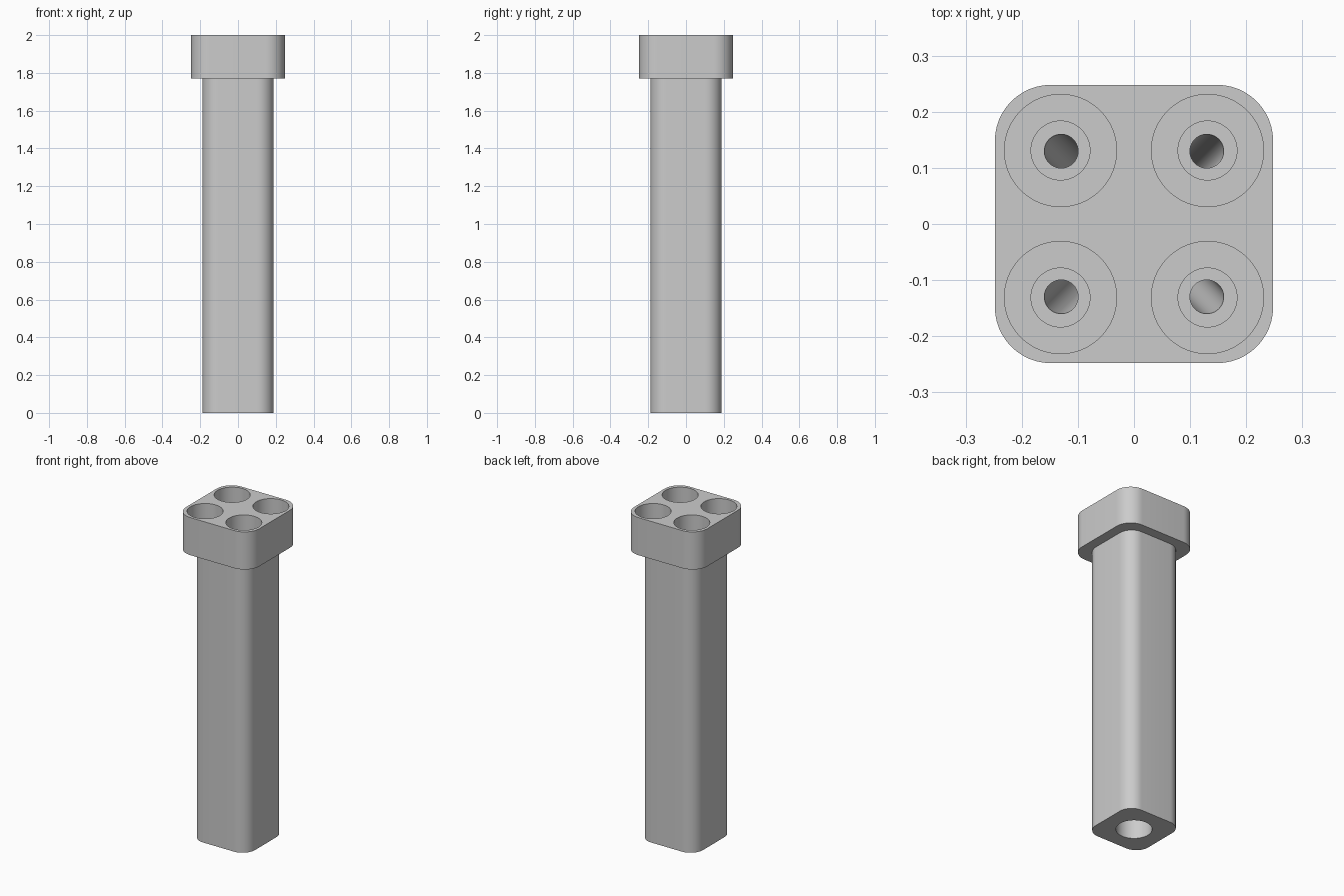
import bpy, bmesh, math
from mathutils import Vector, Matrix

cube = bpy.data.objects.get("Cube")
if cube:
    bpy.data.objects.remove(cube, do_unlink=True)

HEIGHT, HEAD_Z = 2.0, 1.77
HEAD_HALF, POST_HALF = 0.248, 0.188
SOCKET = 0.131                      # socket centre offset in x and y
SOCKET_R, STEP_R, TUNNEL_R = 0.1, 0.0525, 0.03
SOCKET_DEPTH, STEP_DEPTH = 0.17, 0.03

grey = bpy.data.materials.new("light_grey")
grey.use_nodes = True
color = (0.6, 0.6, 0.6, 1)
grey.diffuse_color = color
grey.node_tree.nodes["Principled BSDF"].inputs["Base Color"].default_value = color


def to_object(name, bm):
    bmesh.ops.recalc_face_normals(bm, faces=bm.faces)
    mesh = bpy.data.meshes.new(name)
    bm.to_mesh(mesh)
    bm.free()
    mesh.materials.append(grey)
    obj = bpy.data.objects.new(name, mesh)
    bpy.context.collection.objects.link(obj)
    return obj


def rounded_square(half, radius, z, steps=12):
    points = []
    for corner in range(4):
        mid = math.radians(45 + 90 * corner)
        cx = math.copysign(half - radius, math.cos(mid))
        cy = math.copysign(half - radius, math.sin(mid))
        for i in range(steps + 1):
            a = math.radians(90 * (corner + i / steps))
            points.append((cx + radius * math.cos(a), cy + radius * math.sin(a), z))
    return points


def loft(name, rings):
    """Closed skin through rings with equal point counts, capped at both ends."""
    bm = bmesh.new()
    loops = [[bm.verts.new(p) for p in ring] for ring in rings]
    for low, high in zip(loops, loops[1:]):
        for i in range(len(low)):
            j = (i + 1) % len(low)
            bm.faces.new((low[i], low[j], high[j], high[i]))
    bm.faces.new(loops[0])
    bm.faces.new(loops[-1])
    return to_object(name, bm)


def circle(x, y, z, radius, n=64):
    return [(x + radius * math.cos(math.tau * i / n),
             y + radius * math.sin(math.tau * i / n), z) for i in range(n)]


def stepped_socket(name, x, y, mouth, inward):
    """Cutter for a round socket with a narrower counterbore at its floor."""
    floor = mouth + inward * SOCKET_DEPTH
    rings = [(SOCKET_R, mouth - inward * 0.05), (SOCKET_R, floor),
             (STEP_R, floor), (STEP_R, floor + inward * STEP_DEPTH)]
    return loft(name, [circle(x, y, z, r) for r, z in rings])


def tunnel(name, start, end):
    axis = Vector(end) - Vector(start)
    bm = bmesh.new()
    place = (Matrix.Translation((Vector(start) + Vector(end)) / 2)
             @ axis.to_track_quat("Z", "Y").to_matrix().to_4x4())
    bmesh.ops.create_cone(bm, cap_ends=True, segments=40, radius1=TUNNEL_R,
                          radius2=TUNNEL_R, depth=axis.length, matrix=place)
    return to_object(name, bm)


# Post and wider head as one solid
body = loft("post_with_head", [
    rounded_square(POST_HALF, 0.085, 0),
    rounded_square(POST_HALF, 0.085, HEAD_Z),
    rounded_square(HEAD_HALF, 0.1, HEAD_Z),
    rounded_square(HEAD_HALF, 0.1, HEIGHT)])

# Sockets in the base and head, joined by slanted tunnels
cutters = [stepped_socket("base_socket_cutter", 0, 0, 0, 1)]
depth = SOCKET_DEPTH + STEP_DEPTH
for sx in (-1, 1):
    for sy in (-1, 1):
        x, y = sx * SOCKET, sy * SOCKET
        cutters.append(stepped_socket("head_socket_cutter", x, y, HEIGHT, -1))
        cutters.append(tunnel("tunnel_cutter", (x, y, HEIGHT - depth + 0.015),
                              (0, 0, depth - 0.015)))

bpy.context.view_layer.objects.active = body
for cutter in cutters:
    cut = body.modifiers.new("cut", "BOOLEAN")
    cut.operation = "DIFFERENCE"
    cut.solver = "EXACT"
    cut.object = cutter
    bpy.ops.object.modifier_apply(modifier=cut.name)
    bpy.data.objects.remove(cutter, do_unlink=True)

# Smooth rounded walls, sharp rims
bpy.ops.object.select_all(action="DESELECT")
body.select_set(True)
bpy.ops.object.shade_smooth_by_angle(angle=math.radians(30))
